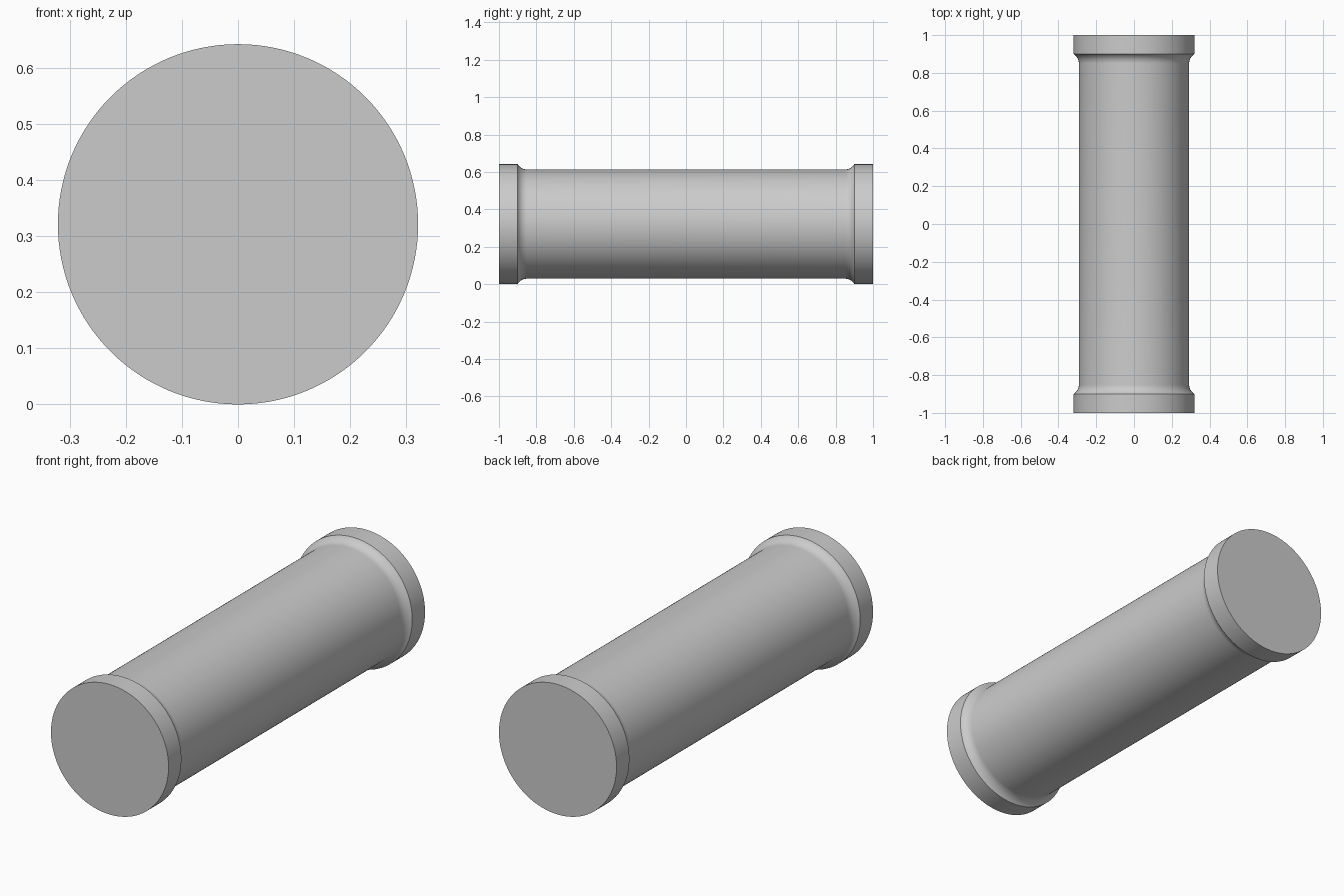
import bpy, bmesh, math

cube = bpy.data.objects.get("Cube")
if cube:
    bpy.data.objects.remove(cube, do_unlink=True)

RIM, BODY, HALF, COLLAR, FILLET = 0.321, 0.292, 1.0, 0.9, 0.05
SEGMENTS = 128

# Plain grey finish
grey = bpy.data.materials.new("plain_grey")
grey.use_nodes = True
colour = (0.6, 0.6, 0.6, 1)
grey.diffuse_color = colour
grey.node_tree.nodes["Principled BSDF"].inputs["Base Color"].default_value = colour

# Half profile (radius, y): end cap, collar, concave fillet onto the barrel
rise = RIM - BODY
arc = (FILLET ** 2 + rise ** 2) / (2 * rise)
sweep = math.asin(FILLET / arc)
half = [(0, HALF), (RIM, HALF), (RIM, COLLAR)]
for i in range(1, 11):
    a = sweep * (1 - i / 10)
    half.append((BODY + arc * (1 - math.cos(a)), COLLAR - FILLET + arc * math.sin(a)))
profile = half + [(r, -y) for r, y in reversed(half)]

# Spin the profile around the long axis
bm = bmesh.new()
verts = [bm.verts.new((r, y, 0)) for r, y in profile]
edges = [bm.edges.new(pair) for pair in zip(verts, verts[1:])]
bmesh.ops.spin(bm, geom=verts + edges, cent=(0, 0, 0), axis=(0, 1, 0),
               angle=math.tau, steps=SEGMENTS, use_merge=True)
bmesh.ops.remove_doubles(bm, verts=bm.verts, dist=1e-5)
bmesh.ops.recalc_face_normals(bm, faces=bm.faces)
mesh = bpy.data.meshes.new("collared_roller")
bm.to_mesh(mesh)
bm.free()
mesh.materials.append(grey)

roller = bpy.data.objects.new("collared_roller", mesh)
roller.location.z = RIM
bpy.context.collection.objects.link(roller)
bpy.ops.object.select_all(action='DESELECT')
roller.select_set(True)
bpy.context.view_layer.objects.active = roller
bpy.ops.object.shade_smooth_by_angle(angle=math.radians(25))
